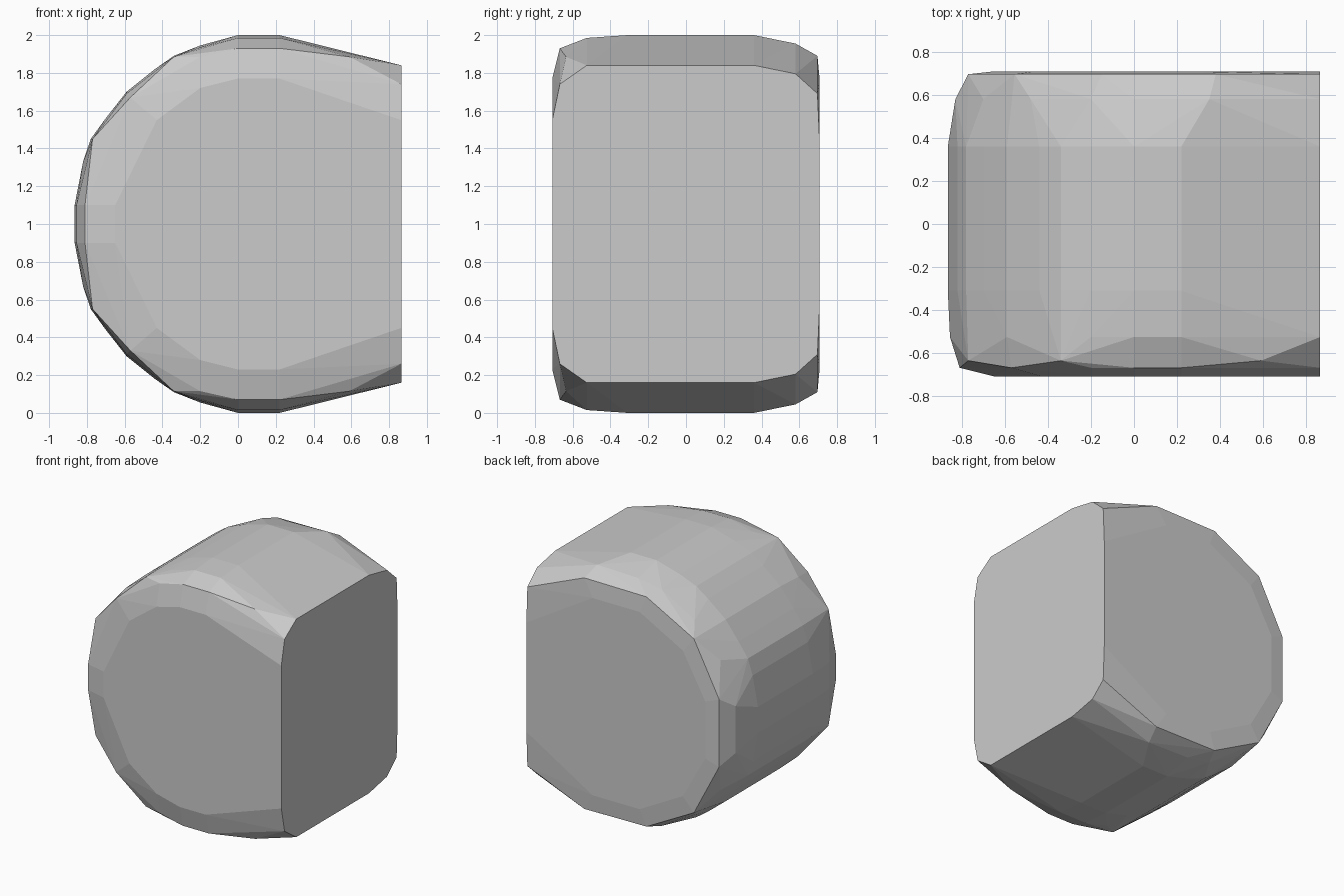
import bpy, bmesh

if "Cube" in bpy.data.objects:
    bpy.data.objects.remove(bpy.data.objects["Cube"])

# Half outlines (x, height above the z = 1 mid plane) at each depth y; mirrored in z
core = [(.865, .84), (.22, 1), (0, 1), (-.2, .945), (-.34, .89), (-.44, .82),
        (-.59, .70), (-.70, .56), (-.78, .45), (-.82, .33), (-.865, .10)]
shoulder = [(.865, .84), (.22, .985), (0, .985), (-.2, .935), (-.34, .885),
            (-.59, .69), (-.775, .44), (-.855, .10)]
front_edge = [(.865, .74), (.22, .93), (0, .93), (-.2, .885), (-.57, .67), (-.81, .10)]
front_corner = [(.59, .885), (-.34, .885), (-.77, .45)]
front_face = [(.865, .55), (.22, .77), (0, .77), (-.2, .72), (-.43, .55), (-.54, .33), (-.65, .10)]
back_shoulder = [(.865, .795), (.35, .955), (0, .945), (-.2, .91), (-.48, .75),
                 (-.70, .50), (-.83, .18)]
back_edge = [(.865, .69), (.38, .89), (-.15, .885), (-.555, .67), (-.77, .26)]
back_face = [(.865, .42), (.3, .76), (-.1, .76), (-.47, .56), (-.66, .22)]

rings = [(-.708, front_face), (-.668, front_edge), (-.635, front_corner),
         (-.525, shoulder), (-.31, core), (.36, core),
         (.58, back_shoulder), (.696, back_edge), (.708, back_face)]

# Faceted drum with one flat side, wrapped tightly round the outlines
bm = bmesh.new()
for y, outline in rings:
    for x, h in outline:
        for s in (1, -1):
            bm.verts.new((x, y, 1 + s * h))
hull = bmesh.ops.convex_hull(bm, input=bm.verts[:])
inner = {g for g in hull["geom_interior"] + hull["geom_unused"]
         if isinstance(g, bmesh.types.BMVert)}
bmesh.ops.delete(bm, geom=list(inner), context='VERTS')
bmesh.ops.dissolve_limit(bm, angle_limit=0.01, verts=bm.verts[:], edges=bm.edges[:])
bmesh.ops.recalc_face_normals(bm, faces=bm.faces[:])
mesh = bpy.data.meshes.new("rounded_block")
bm.to_mesh(mesh)
bm.free()
block = bpy.data.objects.new("rounded_block", mesh)
bpy.context.collection.objects.link(block)
